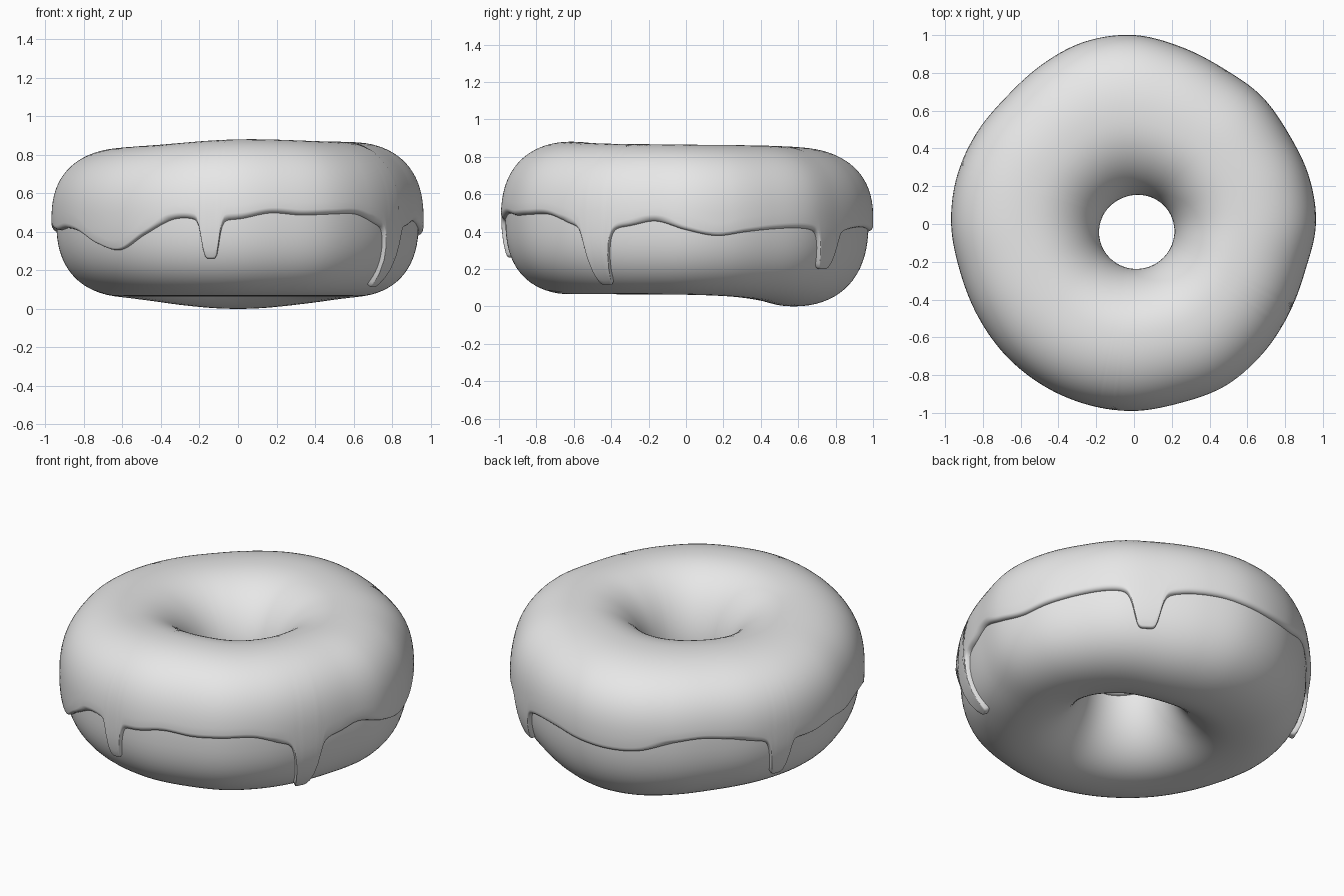
import bpy
import math

cube = bpy.data.objects.get("Cube")
if cube:
    bpy.data.objects.remove(cube, do_unlink=True)

ICING = 0.025    # icing thickness
MID_Z = 0.46     # height of the widest line
COLUMNS = 600    # steps around the ring

# Values at even steps around the ring, anticlockwise from +x
OUTER_RADIUS = [.963, .96, .948, .956, .95, .97, 1.0, 1.0, .975, .955, .963, .971,
                .968, .955, .96, .972, .981, .988, .99, .98, .985, .967, .948, .94]
TOP_HEIGHT = [.865, .86, .85, .838, .836, .85, .88, .87]
ICING_EDGE = [.41, .38, .40, .415, .42, .41, .40, .42, .425, .41, .40, .41,
              .455, .48, .46, .43, .41, .40, .42, .41, .42, .40, .34, .31,
              .39, .465, .465, .465, .495, .485, .49, .49, .44, .42, .43, .455]
# Drips: direction in degrees, half width in degrees, height of the tip
DRIPS = [(261.5, 2.8, .265), (329, 4.0, .125), (54.5, 4.7, .205), (157.5, 3.3, .20)]


def around(values, angle):
    """Smooth closed interpolation of evenly spaced values."""
    n = len(values)
    pos = (angle / math.tau % 1) * n
    i = int(pos)
    t = pos - i
    a, b, c, d = (values[(i + k) % n] for k in (-1, 0, 1, 2))
    return b + t / 2 * (c - a + t * (2 * a - 5 * b + 4 * c - d + t * (3 * (b - c) + d - a)))


def bottom_height(angle):
    """Underside, sagging towards the back."""
    away = math.remainder(angle - math.pi / 2, math.tau)
    return .065 * (1 - math.exp(-(away / .62) ** 2 / 2))


def power(value, exponent):
    return math.copysign(abs(value) ** exponent, value)


def ring_point(angle, turn, lift):
    """Point on the ring; turn runs from outside over the top to the hole."""
    outer = around(OUTER_RADIUS, angle) - ICING + lift
    hole = .195 + .015 * math.cos(angle) - .042 * math.sin(angle) + ICING - lift
    up = around(TOP_HEIGHT, angle) - ICING + lift - MID_Z
    down = MID_Z - bottom_height(angle) + lift
    e = 2 / (2.2 + .2 * math.cos(turn))
    r = (outer + hole) / 2 + (outer - hole) / 2 * power(math.cos(turn), e)
    s = power(math.sin(turn), e)
    z = MID_Z + s * (up if s > 0 else down)
    return (r * math.cos(angle), r * math.sin(angle), z)


def edge_turn(angle):
    """Section turn at which the icing ends on the outside."""
    z = around(ICING_EDGE, angle)
    for direction, half_width, tip in DRIPS:
        u = math.remainder(math.degrees(angle) - direction, 360) / half_width
        z += (tip - z) / (1 + u ** 6)
    span = MID_Z - bottom_height(angle)
    return math.asin(power((z - MID_Z) / span, 1.18))


def make_part(name, sections, closed, material):
    """Skin a closed loop of sections."""
    rows = len(sections[0])
    n = len(sections)
    verts = [p for section in sections for p in section]
    faces = []
    for i in range(n):
        k = (i + 1) % n
        for j in range(rows if closed else rows - 1):
            m = (j + 1) % rows
            faces.append((i * rows + j, k * rows + j, k * rows + m, i * rows + m))
    mesh = bpy.data.meshes.new(name)
    mesh.from_pydata(verts, [], faces)
    mesh.materials.append(material)
    mesh.polygons.foreach_set("use_smooth", [True] * len(faces))
    mesh.update()
    obj = bpy.data.objects.new(name, mesh)
    bpy.context.collection.objects.link(obj)
    return obj


grey = bpy.data.materials.new("light_grey")
grey.use_nodes = True
colour = (.8, .8, .8, 1)
grey.diffuse_color = colour
grey.node_tree.nodes["Principled BSDF"].inputs["Base Color"].default_value = colour

# Dough ring
dough_sections = []
for i in range(180):
    angle = math.tau * i / 180
    dough_sections.append([ring_point(angle, math.tau * j / 72, 0) for j in range(72)])
make_part("dough", dough_sections, True, grey)

# Icing shell with a rounded lip at both edges
LIP_STEPS, ROWS, LIP = 5, 40, .05
icing_sections = []
for i in range(COLUMNS):
    angle = math.tau * i / COLUMNS
    start = edge_turn(angle)
    end = math.pi + .06 + .03 * math.sin(3 * angle)
    lip = []
    for k in range(LIP_STEPS):
        phi = math.pi / 2 * k / LIP_STEPS
        lip.append((LIP * (1 - math.cos(phi)), (ICING + .004) * math.sin(phi) - .004))
    section = [ring_point(angle, start + d, h) for d, h in lip]
    a, b = start + LIP, end - LIP
    section += [ring_point(angle, a + (b - a) * j / ROWS, ICING) for j in range(ROWS + 1)]
    section += [ring_point(angle, end - d, h) for d, h in reversed(lip)]
    icing_sections.append(section)
make_part("icing", icing_sections, False, grey)
